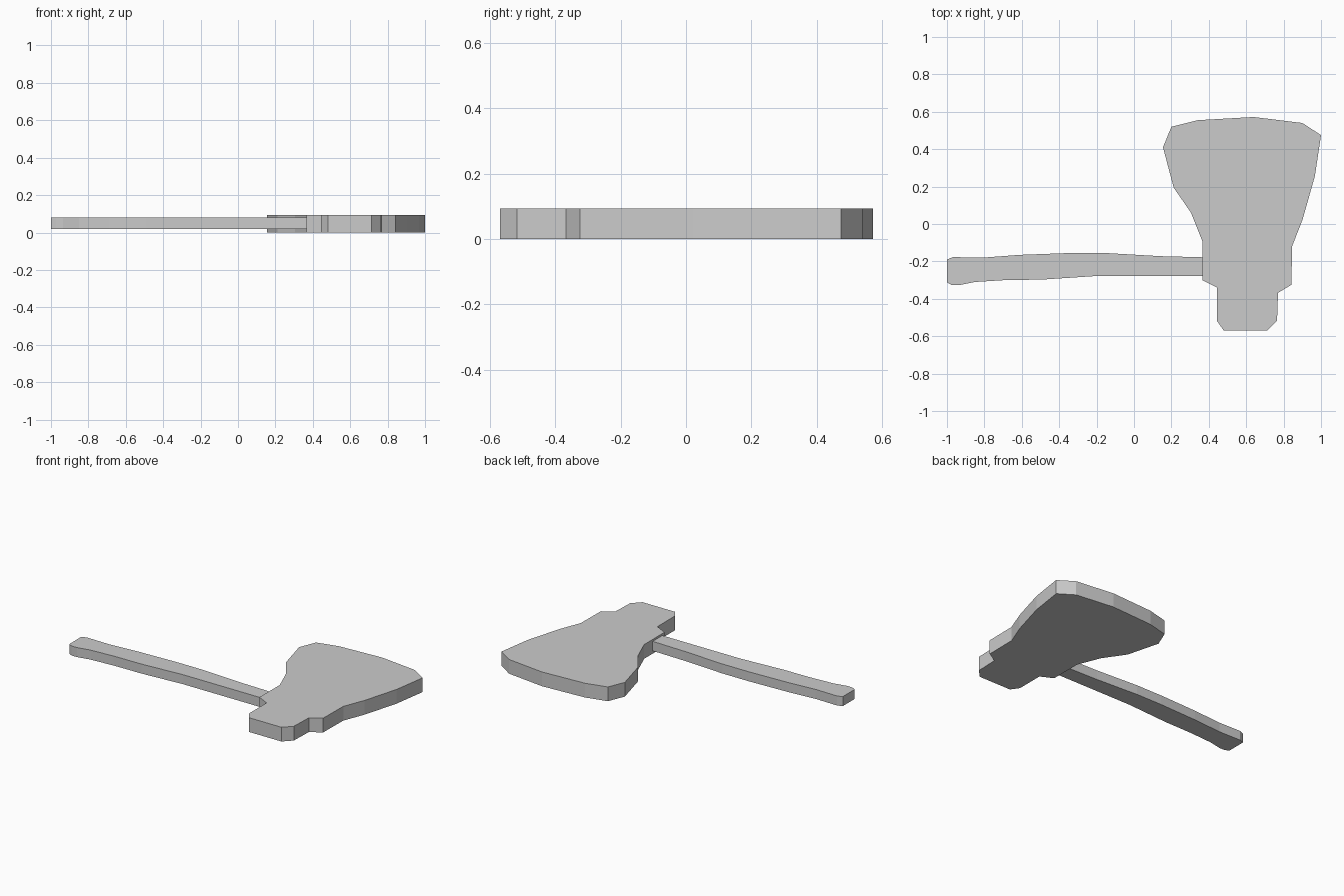
import bpy
import bmesh

cube = bpy.data.objects.get("Cube")
if cube:
    bpy.data.objects.remove(cube, do_unlink=True)

# One plain grey for the whole axe
grey = bpy.data.materials.new("plain_grey")
grey.use_nodes = True
colour = (0.6, 0.6, 0.6, 1)
grey.diffuse_color = colour
grey.node_tree.nodes["Principled BSDF"].inputs["Base Color"].default_value = colour


def slab(name, outline, bottom, top):
    """Extrude a flat outline upward into a closed slab."""
    bm = bmesh.new()
    base = bm.faces.new([bm.verts.new((x, y, bottom)) for x, y in outline])
    raised = bmesh.ops.extrude_face_region(bm, geom=[base], use_keep_orig=True)["geom"]
    verts = [v for v in raised if isinstance(v, bmesh.types.BMVert)]
    bmesh.ops.translate(bm, verts=verts, vec=(0, 0, top - bottom))
    bmesh.ops.recalc_face_normals(bm, faces=bm.faces)
    mesh = bpy.data.meshes.new(name)
    bm.to_mesh(mesh)
    bm.free()
    mesh.materials.append(grey)
    obj = bpy.data.objects.new(name, mesh)
    bpy.context.collection.objects.link(obj)
    return obj


# Axe head: flared blade, straight cheeks and a stepped, chamfered poll
blade_edge = [(1, .475), (.9, .54), (.64, .572), (.34, .555), (.2, .52), (.155, .41)]
inner_side = [(.212, .195), (.305, .06), (.365, -.09), (.365, -.3), (.445, -.34)]
poll = [(.445, -.52), (.48, -.57), (.713, -.57), (.765, -.517)]
outer_side = [(.77, -.368), (.842, -.325), (.845, -.12), (.9, .02), (.967, .255)]
slab("axe_head", blade_edge + inner_side + poll + outer_side, 0, .093)

# Handle: gently bowed shaft with a flared grip end
upper_edge = [(.37, -.178), (.14, -.172), (-.155, -.155), (-.34, -.155),
              (-.61, -.165), (-.81, -.18), (-.968, -.177), (-1, -.19)]
lower_edge = [(-1, -.313), (-.973, -.327), (-.935, -.327), (-.85, -.31),
              (-.69, -.3), (-.49, -.297), (-.2, -.278), (.37, -.278)]
slab("axe_handle", upper_edge + lower_edge, .018, .08)
